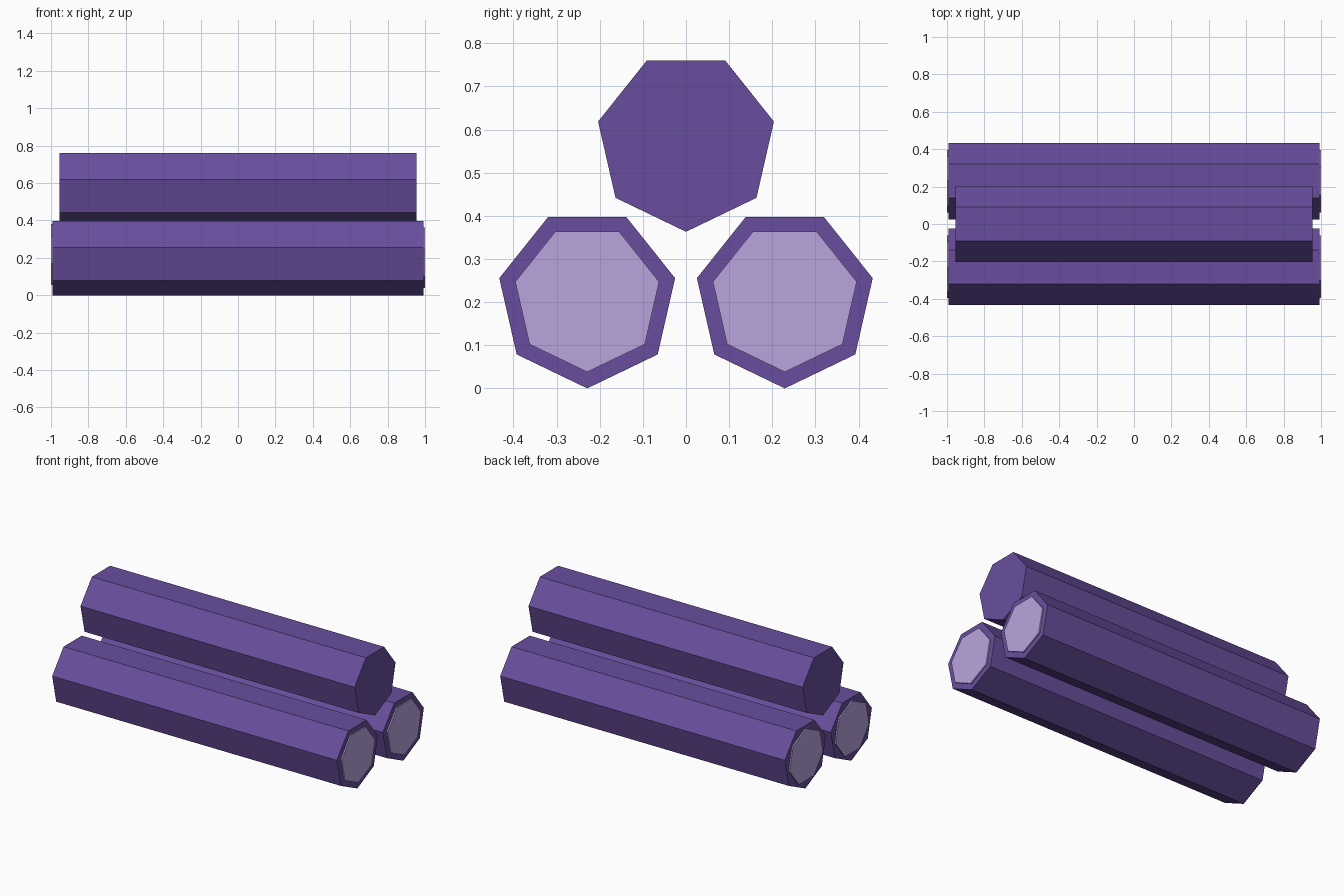
import bpy, bmesh
from math import pi, sin, cos

cube = bpy.data.objects.get("Cube")
if cube:
    bpy.data.objects.remove(cube, do_unlink=True)


def make_material(name, color):
    mat = bpy.data.materials.new(name)
    mat.use_nodes = True
    mat.diffuse_color = color
    mat.node_tree.nodes["Principled BSDF"].inputs["Base Color"].default_value = color
    return mat


bark = make_material("purple bark", (0.138, 0.076, 0.337, 1))
wood = make_material("pale lilac wood", (0.49, 0.376, 0.73, 1))


def prism(name, x0, x1, y, z, radius, mat, tip=-1):
    """Seven-sided prism along x; tip is -1 for a corner pointing down, 1 for up."""
    bm = bmesh.new()
    angles = [2 * pi * i / 7 for i in range(7)]
    ring = [bm.verts.new((x0, y + radius * sin(a), z + tip * radius * cos(a)))
            for a in angles]
    cap = bm.faces.new(ring)
    side = bmesh.ops.extrude_face_region(bm, geom=[cap], use_keep_orig=True)
    moved = [v for v in side["geom"] if isinstance(v, bmesh.types.BMVert)]
    bmesh.ops.translate(bm, verts=moved, vec=(x1 - x0, 0, 0))
    bmesh.ops.recalc_face_normals(bm, faces=bm.faces[:])
    mesh = bpy.data.meshes.new(name)
    bm.to_mesh(mesh)
    bm.free()
    mesh.materials.append(mat)
    obj = bpy.data.objects.new(name, mesh)
    bpy.context.collection.objects.link(obj)
    return obj


# Two bottom logs with pale cut ends
R = 0.209
for label, y in (("front", -0.229), ("back", 0.229)):
    prism(label + "_log", -0.992, 0.992, y, R, R, bark)
    prism(label + "_log_left_end", 0.99, 1.0, y, R, 0.171, wood)
    prism(label + "_log_right_end", -1.0, -0.99, y, R, 0.171, wood, tip=1)

# Shorter log resting on top
prism("top_log", -0.955, 0.955, 0, 0.572, R, bark)
